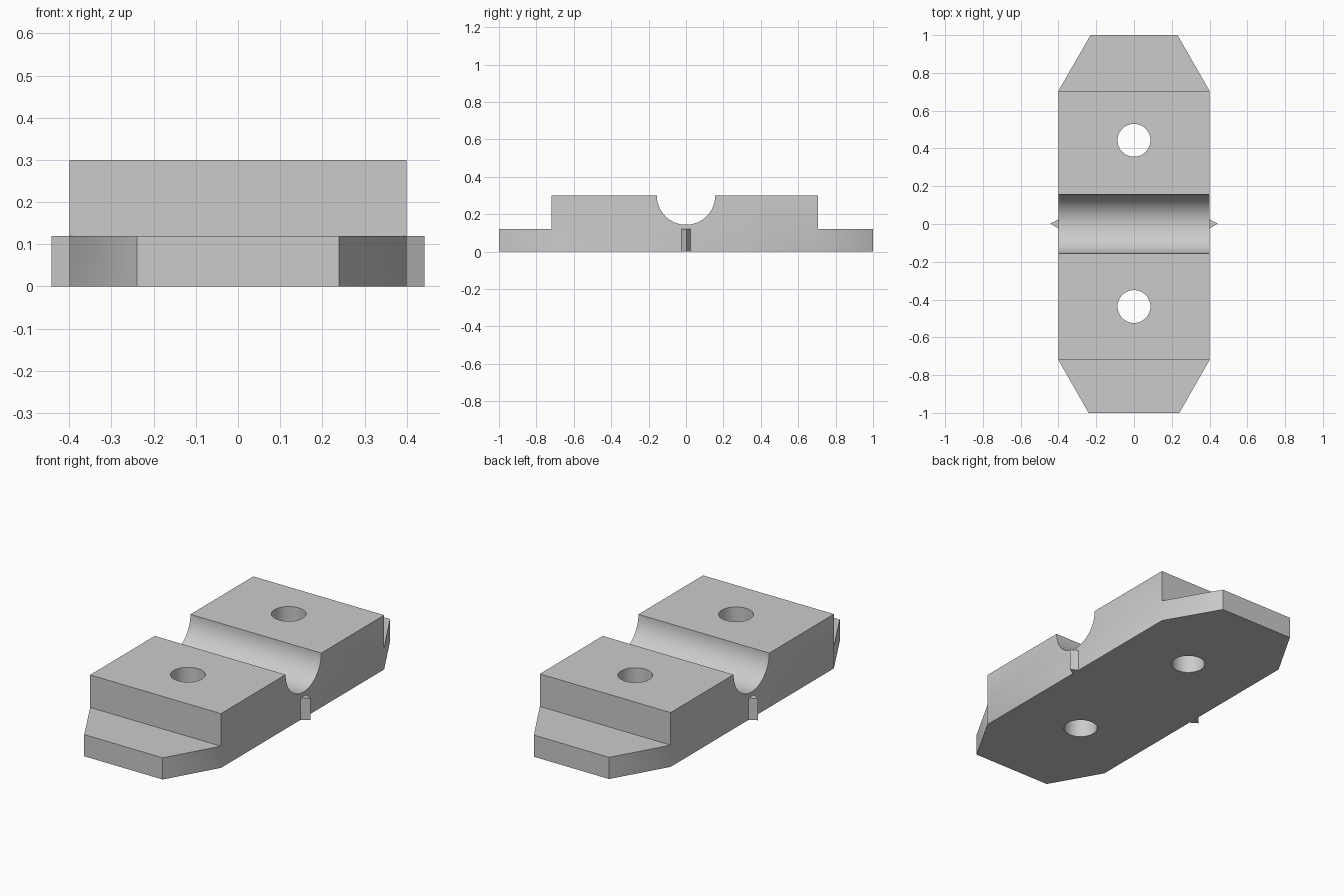
import bpy
import bmesh
import math
from mathutils import Vector

cube = bpy.data.objects.get("Cube")
if cube:
    bpy.data.objects.remove(cube, do_unlink=True)

grey = bpy.data.materials.new("plain grey")
grey.use_nodes = True
colour = (0.6, 0.6, 0.6, 1)
grey.diffuse_color = colour
grey.node_tree.nodes["Principled BSDF"].inputs["Base Color"].default_value = colour


def prism(name, points, direction):
    """Solid made by sweeping a closed outline along a direction."""
    bm = bmesh.new()
    face = bm.faces.new([bm.verts.new(p) for p in points])
    swept = bmesh.ops.extrude_face_region(bm, geom=[face], use_keep_orig=True)
    moved = [v for v in swept["geom"] if isinstance(v, bmesh.types.BMVert)]
    bmesh.ops.translate(bm, verts=moved, vec=Vector(direction))
    bmesh.ops.recalc_face_normals(bm, faces=bm.faces)
    mesh = bpy.data.meshes.new(name)
    bm.to_mesh(mesh)
    bm.free()
    mesh.materials.append(grey)
    obj = bpy.data.objects.new(name, mesh)
    bpy.context.collection.objects.link(obj)
    return obj


def activate(obj):
    bpy.ops.object.select_all(action="DESELECT")
    obj.select_set(True)
    bpy.context.view_layer.objects.active = obj


def combine(obj, tool, operation):
    """Apply a boolean and discard its tool."""
    tool.hide_render = True
    activate(obj)
    mod = obj.modifiers.new(operation, "BOOLEAN")
    mod.operation, mod.object, mod.solver = operation, tool, "EXACT"
    bpy.ops.object.modifier_apply(modifier=mod.name)
    bpy.data.objects.remove(tool, do_unlink=True)


half_width, height, flange_height = 0.4, 0.3, 0.12
block_front, block_back = -0.72, 0.705
groove_radius, steps = 0.156, 48

# Plan outline with tapered ends
half_plan = [(0.24, -1), (half_width, block_front), (half_width, block_back), (0.23, 1)]
plan = half_plan + [(-x, y) for x, y in reversed(half_plan)]
body = prism("clamp_body", [(x, y, -0.1) for x, y in plan], (0, 0, 0.6))

# Stepped side outline with the round groove
arc = [(-groove_radius * math.cos(math.pi * i / steps),
        height - groove_radius * math.sin(math.pi * i / steps)) for i in range(steps + 1)]
side = [(-1.1, 0), (-1.1, flange_height), (block_front, flange_height), (block_front, height)]
side += arc
side += [(block_back, height), (block_back, flange_height), (1.1, flange_height), (1.1, 0)]
combine(body, prism("side_cutter", [(-0.5, y, z) for y, z in side], (1, 0, 0)), "INTERSECT")

# Bolt holes
for y in (-0.437, 0.443):
    bpy.ops.mesh.primitive_cylinder_add(vertices=64, radius=0.087, depth=1, location=(0, y, 0))
    drill = bpy.context.object
    drill.name = "hole_cutter"
    combine(body, drill, "DIFFERENCE")
activate(body)
bpy.ops.object.shade_smooth_by_angle(angle=math.radians(30))

# Pointed alignment marks on both sides
for name, sign in (("left_mark", 1), ("right_mark", -1)):
    outline = [(sign * half_width, -0.024, 0), (sign * 0.442, 0.002, 0), (sign * half_width, 0.024, 0)]
    prism(name, outline, (0, 0, flange_height))
